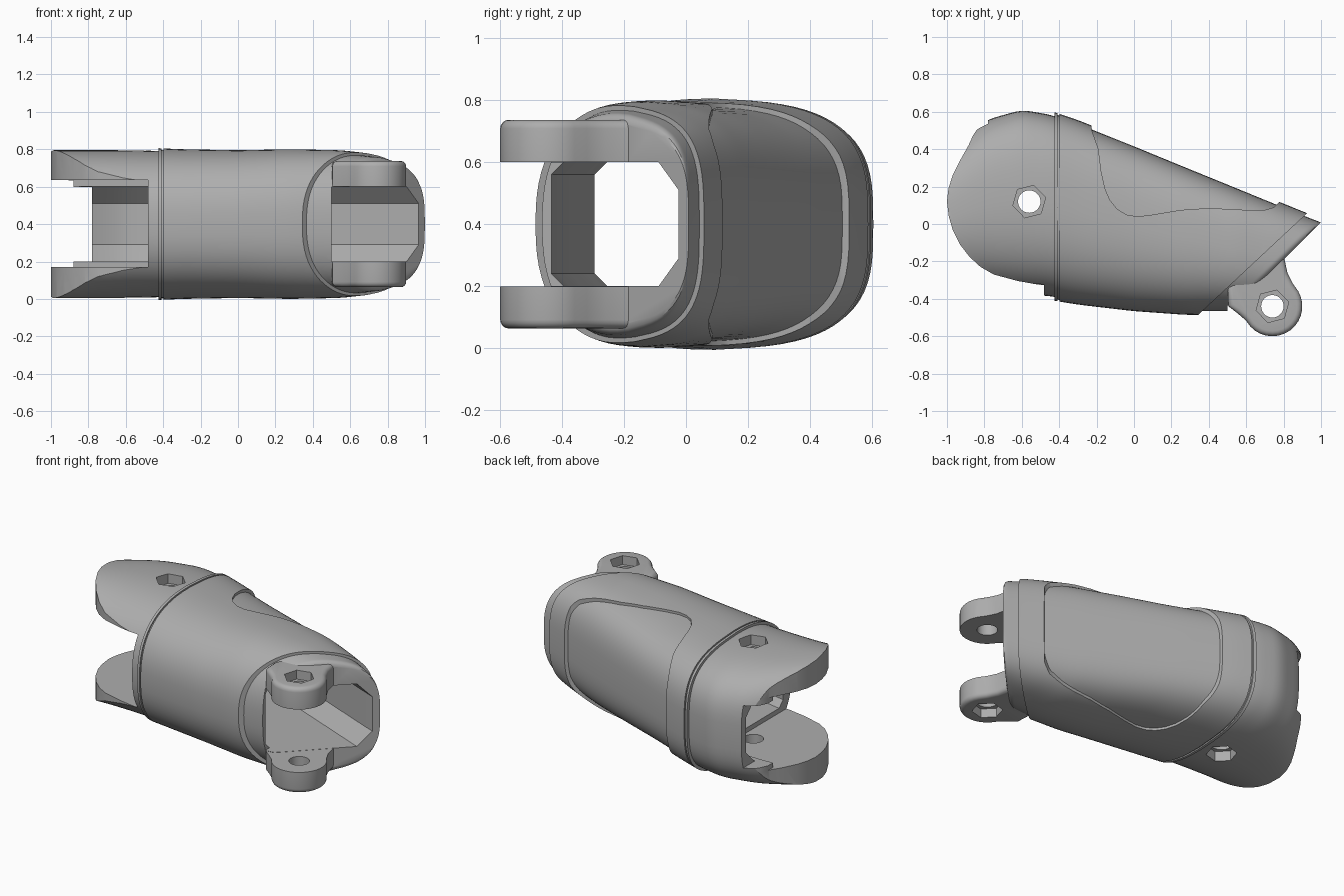
import bpy, bmesh, math
from mathutils import Vector

if "Cube" in bpy.data.objects:
    bpy.data.objects.remove(bpy.data.objects["Cube"])

MID = 0.4    # height of the symmetry plane
END = 0.99   # the open end lies on the plane x - y = END
SOFT = 0.03  # rounding of the end rim
SIDES = 72

grey = bpy.data.materials.new("warm_grey")
grey.use_nodes = True
GREY = (0.42, 0.42, 0.42, 1)
grey.diffuse_color = GREY
grey.node_tree.nodes["Principled BSDF"].inputs["Base Color"].default_value = GREY

# Stations along the limb: x, front y, back y, half height
STATIONS = [
    (-1.10, -.35, .32, .395), (-.97, -.35, .42, .395), (-.88, -.355, .50, .395),
    (-.78, -.36, .56, .395), (-.60, -.375, .61, .395), (-.45, -.385, .585, .392),
    (-.30, -.41, .535, .385), (0, -.445, .415, .380), (.28, -.465, .30, .385),
    (.55, -.465, .19, .380), (.77, -.465, .10, .355), (.93, -.46, .035, .325),
    (1.10, -.46, -.03, .280)]


def station(x):
    for a, b in zip(STATIONS, STATIONS[1:]):
        if x <= b[0]:
            break
    t = (x - a[0]) / (b[0] - a[0])
    return Vector([p + (q - p) * t for p, q in zip(a[1:], b[1:])])


def smooth_station(x):
    return sum((station(x + d * .02) for d in range(-2, 3)), Vector((0, 0, 0))) / 5


def hull_point(x, i, grow=0, lift=0):
    """Point i of the superellipse section at x, squarer toward the back."""
    front, back, half = smooth_station(x)
    c, s = math.cos(math.tau * i / SIDES), math.sin(math.tau * i / SIDES)
    power = .62 if c > 0 else .8
    u = math.copysign(abs(c) ** power, c)
    v = math.copysign(abs(s) ** power, s) * (1 - .06 * max(u, 0))
    return x, (front + back) / 2 + ((back - front) / 2 + grow) * u, MID + (half + lift) * v


def straight_ring(x, grow, lift):
    return [hull_point(x, i, grow, lift) for i in range(SIDES)]


def slanted_ring(d):
    """Ring that leans gradually until it lies on the plane x - y = d."""
    t = min(max((d + .2) / 1.05, 0), 1)
    lean = t * t * (3 - 2 * t)
    edge = min((END - d) / math.sqrt(2) / SOFT, 1)
    inset = SOFT * (1 - math.sqrt(1 - (1 - edge) ** 2))
    ring = []
    for i in range(SIDES):
        x = d
        for _ in range(6):
            y = hull_point(x, i)[1]
            x += (d + lean * y - x) / (1 + .4 * lean)
        x, y, z = hull_point(x, i)
        ring.append((x, y, MID + (z - MID) * (1 - inset / .38)))
    return ring


def bore_ring(x):
    """Octagon: square at the front, chamfered toward the back wall."""
    front, back, _ = smooth_station(x)
    f, b = front + .03 + .06 * max(.5 - x, 0), back - .045
    c = min(.09, (b - f) * .3)
    outline = [(f, .24), (f + .04, .2), (b - c, .2), (b, .29),
               (b, .51), (b - c, .6), (f + .04, .6), (f, .56)]
    return [(x, y, z) for y, z in outline]


def make(name, bm):
    bmesh.ops.recalc_face_normals(bm, faces=bm.faces)
    mesh = bpy.data.meshes.new(name)
    bm.to_mesh(mesh)
    bm.free()
    mesh.materials.append(grey)
    ob = bpy.data.objects.new(name, mesh)
    bpy.context.collection.objects.link(ob)
    return ob


def loft(name, rings):
    bm = bmesh.new()
    rings = [[bm.verts.new(p) for p in ring] for ring in rings]
    n = len(rings[0])
    for a, b in zip(rings, rings[1:]):
        for i in range(n):
            bm.faces.new((a[i], a[(i + 1) % n], b[(i + 1) % n], b[i]))
    bm.faces.new(rings[0])
    bm.faces.new(rings[-1])
    return make(name, bm)


def prism(name, outline, z0, z1, bevel=0):
    """Extrude a plan outline from z0 to z1, optionally rounding the z1 rim."""
    bm = bmesh.new()
    low = [bm.verts.new((x, y, z0)) for x, y in outline]
    top = [bm.verts.new((x, y, z1)) for x, y in outline]
    n = len(low)
    for i in range(n):
        bm.faces.new((low[i], low[(i + 1) % n], top[(i + 1) % n], top[i]))
    bm.faces.new(low)
    cap = bm.faces.new(top)
    bmesh.ops.recalc_face_normals(bm, faces=bm.faces)
    if bevel:
        bmesh.ops.bevel(bm, geom=list(cap.edges), offset=bevel, segments=4,
                        profile=.5, affect='EDGES')
    return make(name, bm)


def circle(cx, cy, r, n, start=0):
    return [(cx + r * math.cos(start + math.tau * i / n),
             cy + r * math.sin(start + math.tau * i / n)) for i in range(n)]


def box(name, x0, x1, y0, y1, z0, z1):
    return prism(name, [(x0, y0), (x1, y0), (x1, y1), (x0, y1)], z0, z1)


def combine(target, tool, op='DIFFERENCE'):
    tool.hide_render = True
    mod = target.modifiers.new("combine", 'BOOLEAN')
    mod.operation, mod.solver, mod.object = op, 'EXACT', tool
    bpy.ops.object.select_all(action='DESELECT')
    bpy.context.view_layer.objects.active = target
    target.select_set(True)
    bpy.ops.object.modifier_apply(modifier=mod.name)
    bpy.data.objects.remove(tool)


def steps(a, b, n):
    return [a + (b - a) * i / n for i in range(n + 1)]


# Core: fork, recessed back panel and softened end rim
body = loft("limb_body", [slanted_ring(d) for d in steps(-1.05, .94, 72) + steps(.95, END, 6)])
combine(body, prism("fork_trim", [
    (-.48, -.33), (-.62, -.305), (-.75, -.27), (-.82, -.23), (-.88, -.175), (-.93, -.11),
    (-.97, -.03), (-.99, .04), (-1, .12), (-.992, .19), (-.97, .26), (-.93, .34),
    (-.885, .42), (-.86, .475), (-.83, .52), (-.78, .555), (-.75, .8),
    (-1.3, .8), (-1.3, -.7), (-.48, -.7)], -1, 2))

# Raised outer shell, trimmed along the end groove and around the panel
shell = loft("outer_shell", [straight_ring(x, .021, .015) for x in steps(-.425, 1.04, 50)])
combine(shell, prism("shell_end", [(.2, -.62), (1.1, .22), (2, 0), (1, -1.2)], -1, 2))
combine(shell, prism("panel_window", [
    (-.25, .8), (-.225, .5), (-.19, .4), (-.175, .28), (-.155, .19), (-.13, .13), (-.09, .08),
    (-.04, .05), (.02, .04), (.1, .05), (.25, .075), (.4, .085), (.6, .075), (.7, .075),
    (.75, .09), (.79, .13), (.9, .3), (.9, .8)], -1, 2))
combine(body, shell, 'UNION')

# Thin collar seam beside the fork
ring = loft("collar", [straight_ring(x, .06, .06) for x in (-.408, -.398)])
combine(ring, loft("collar_core", [straight_ring(x, .012, .007) for x in (-.42, -.38)]))
combine(body, ring)

# Hollow bore, fork slot and stepped opening in the back wall
combine(body, loft("bore", [bore_ring(x) for x in steps(-.85, 1.08, 30)]))
combine(body, box("slot", -1.3, -.48, -.8, .38, .17, .635))
combine(body, box("slot_end", -1.31, -.88, -.81, .9, .171, .634))
combine(body, box("back_mouth", -1.2, -.78, .3, .9, .201, .599))
combine(body, box("end_mouth", .5, 1.2, -.7, -.2, .201, .599))

# Lugs, pin holes and hexagonal recesses, mirrored about the middle
FORK, LUG = (-.56, .12), (.74, -.44)
arc = [(LUG[0] + .16 * math.cos(math.radians(a)), LUG[1] + .16 * math.sin(math.radians(a)))
       for a in range(-150, 31, 12)]
lug_outline = [(.5, -.34), (.505, -.44), (.55, -.475), (.58, -.5)] + arc + [
    (.85, -.32), (.82, -.26), (.805, -.19), (.79, -.12), (.70, -.08)]

for side in (1, -1):
    def level(h):
        return MID + side * h

    combine(body, prism("lug", lug_outline, level(.201), level(.337), .028), 'UNION')
    for (cx, cy), seat in ((FORK, .33), (LUG, .28)):
        combine(body, prism("hex", circle(cx, cy, .09, 6, .25), level(seat), level(.6)))
        combine(body, prism("hole", circle(cx, cy, .06, 32), level(.1), level(.5)))

bpy.ops.object.select_all(action='DESELECT')
body.select_set(True)
bpy.context.view_layer.objects.active = body
bpy.ops.object.shade_smooth_by_angle(angle=math.radians(28))
